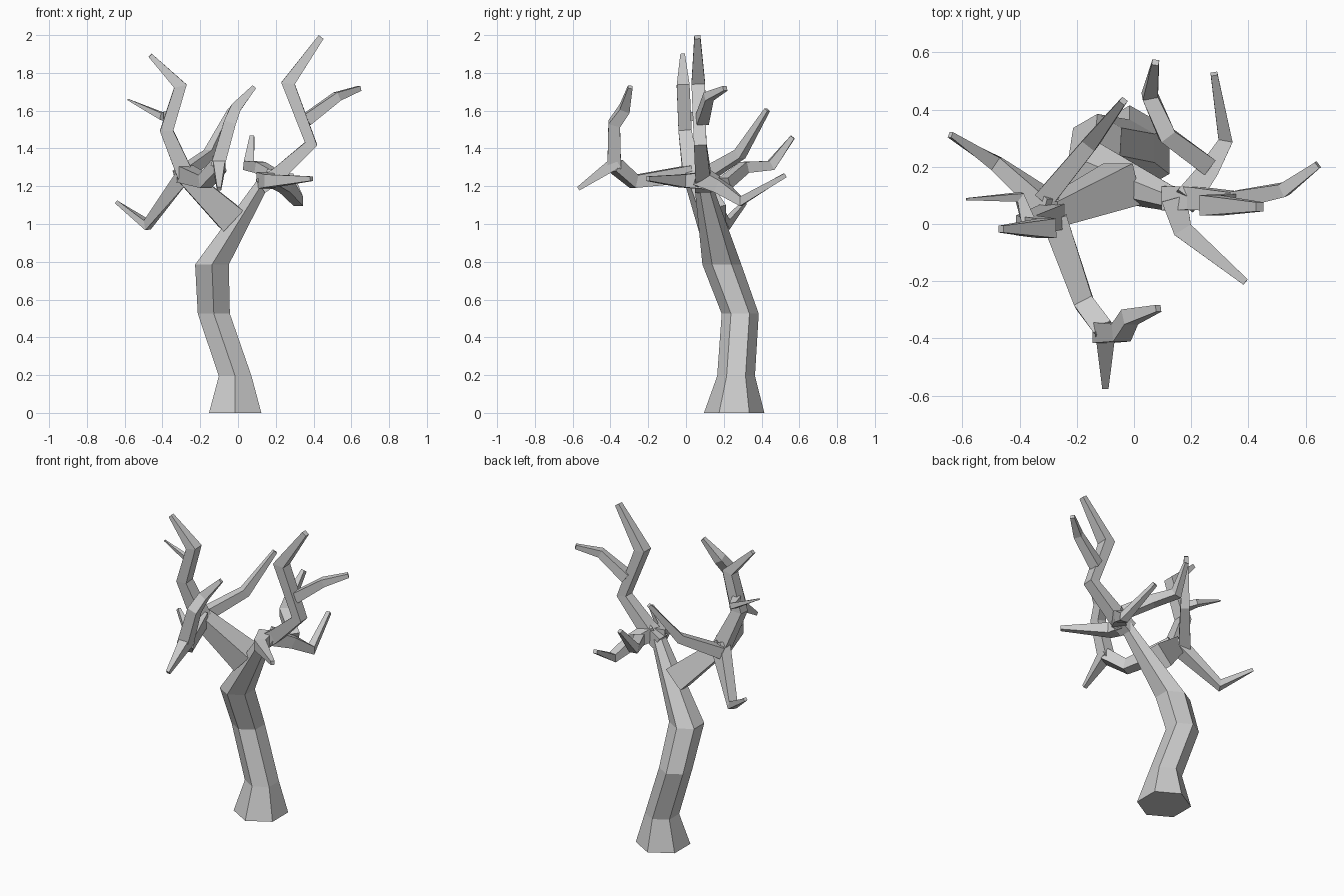
import bpy, bmesh, math
from mathutils import Vector


def limb(name, pts, sides=4, ref=(0, 1, 0), flat=False):
    """Tapered faceted tube; pts are (x, y, z, radius), radius = half width for square limbs."""
    bm = bmesh.new()
    cs = [Vector(p[:3]) for p in pts]
    ref = Vector(ref)
    grow = 1 / math.cos(math.pi / 4) if sides == 4 else 1
    offset = math.pi / 4 if sides == 4 else 0
    rings = []
    for i, c in enumerate(cs):
        # mitred ring plane at each bend
        n = Vector((0, 0, 0))
        if i > 0:
            n += (c - cs[i - 1]).normalized()
        if i < len(cs) - 1:
            n += (cs[i + 1] - c).normalized()
        n = Vector((0, 0, 1)) if flat else n.normalized()
        u = (ref - n * ref.dot(n)).normalized()
        v = n.cross(u)
        r = pts[i][3] * grow
        ring = []
        for k in range(sides):
            a = offset + 2 * math.pi * k / sides
            ring.append(bm.verts.new(c + r * (math.cos(a) * u + math.sin(a) * v)))
        rings.append(ring)
    for a, b in zip(rings, rings[1:]):
        for k in range(sides):
            j = (k + 1) % sides
            bm.faces.new((a[k], a[j], b[j], b[k]))
    bm.faces.new(rings[0][::-1])
    bm.faces.new(rings[-1])
    bmesh.ops.recalc_face_normals(bm, faces=bm.faces)
    me = bpy.data.meshes.new(name)
    bm.to_mesh(me)
    bm.free()
    ob = bpy.data.objects.new(name, me)
    bpy.context.collection.objects.link(ob)
    return ob


Z = (0, 0, 1)

# Six-sided trunk with flared foot
limb("trunk", [(-.015, .255, 0, .16), (-.015, .265, .195, .10), (-.128, .287, .525, .098),
               (-.138, .19, .785, .103), (.135, .088, 1.225, .045)], sides=6, flat=True)

# Left main fork and its branches
limb("left_fork", [(-.04, .14, 1.03, .075), (-.29, .035, 1.265, .045)])
limb("left_top_branch", [(-.27, .03, 1.24, .045), (-.378, -.005, 1.495, .035),
                         (-.305, -.015, 1.73, .034), (-.465, -.018, 1.893, .012)])
limb("left_top_twig", [(-.37, .01, 1.57, .025), (-.40, .095, 1.57, .018),
                       (-.585, .087, 1.66, .004)], ref=Z)
limb("left_low_branch", [(-.28, .05, 1.27, .042), (-.48, .21, .995, .026),
                         (-.642, .312, 1.115, .01)])
limb("left_front_branch", [(-.28, .02, 1.265, .045), (-.175, -.275, 1.225, .035),
                           (-.10, -.375, 1.31, .036)], ref=Z)
limb("left_front_low_twig", [(-.10, -.365, 1.33, .035), (-.10, -.57, 1.187, .011)], ref=Z)
limb("left_front_high_twig", [(-.11, -.38, 1.30, .036), (-.045, -.38, 1.53, .032),
                              (-.015, -.325, 1.61, .028), (.085, -.295, 1.725, .012)])
limb("left_back_branch", [(-.31, .09, 1.25, .035), (-.15, .285, 1.37, .027),
                          (-.037, .43, 1.605, .012)], ref=Z)

# Right main fork and its branches
limb("right_top_branch", [(.12, .09, 1.20, .042), (.21, .09, 1.26, .04), (.387, .075, 1.425, .033),
                          (.265, .065, 1.745, .036), (.44, .06, 1.99, .016)])
limb("right_top_twig", [(.36, .085, 1.55, .032), (.525, .12, 1.675, .024),
                        (.643, .207, 1.718, .013)], ref=Z)
limb("right_front_branch", [(.14, .09, 1.23, .045), (.17, -.02, 1.228, .034),
                            (.39, -.203, 1.24, .012)], ref=Z)
limb("right_back_branch", [(.18, .08, 1.25, .045), (.255, .18, 1.20, .035),
                           (.32, .29, 1.12, .025), (.28, .525, 1.258, .012)], ref=Z)
limb("right_back_twig", [(.255, .205, 1.215, .032), (.115, .31, 1.30, .03),
                         (.055, .45, 1.31, .027), (.075, .565, 1.46, .012)], ref=Z)
